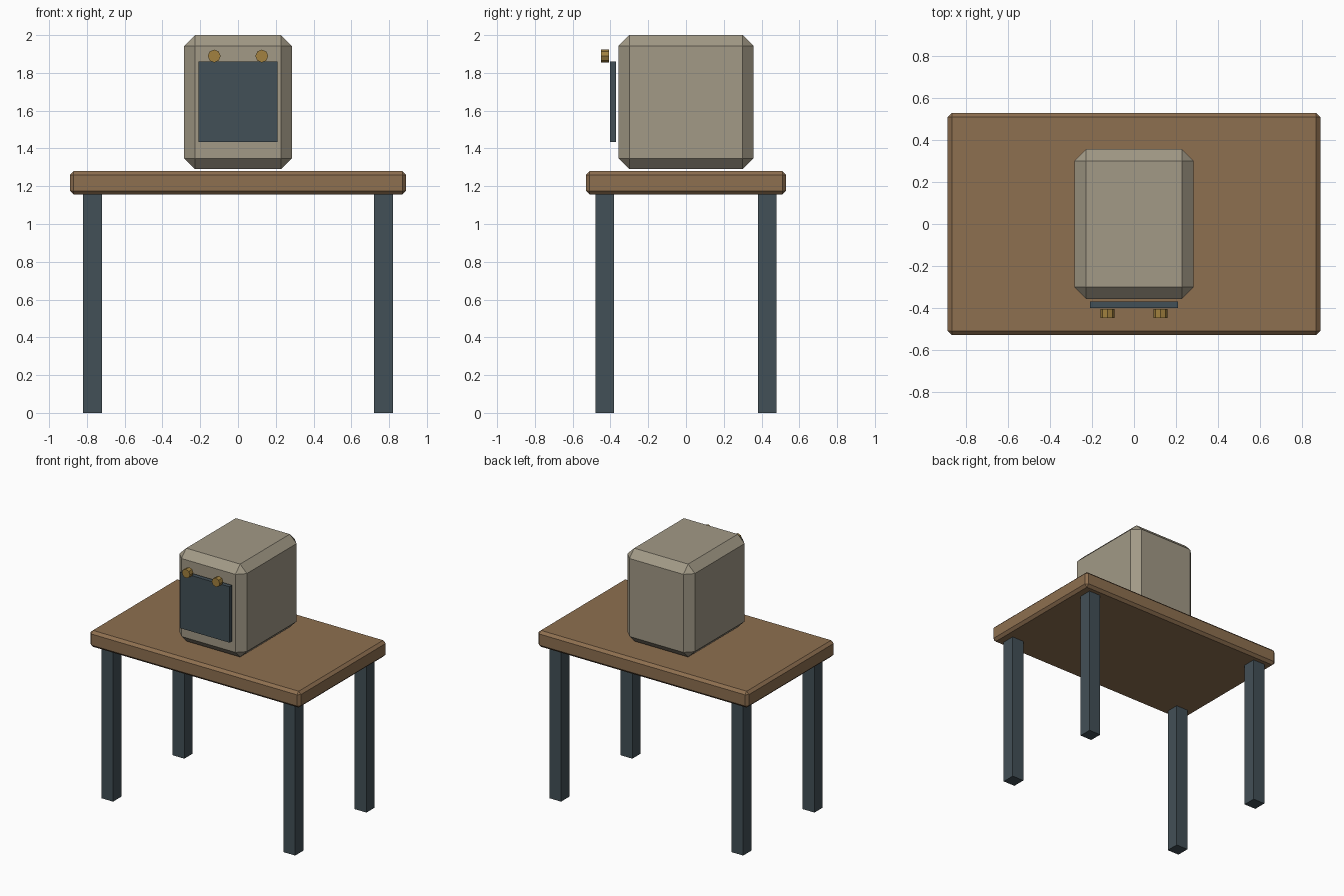
import bpy
from math import pi

if "Cube" in bpy.data.objects:
    bpy.data.objects.remove(bpy.data.objects["Cube"])


def material(name, rgb):
    m = bpy.data.materials.new(name)
    m.diffuse_color = (*rgb, 1)
    m.use_nodes = True
    m.node_tree.nodes["Principled BSDF"].inputs["Base Color"].default_value = m.diffuse_color
    return m


wood = material("wood", (0.27, 0.16, 0.08))
steel = material("dark_steel", (0.055, 0.08, 0.095))
shell = material("beige_shell", (0.36, 0.32, 0.24))
brass = material("brass", (0.36, 0.22, 0.05))


def box(name, center, size, mat, bevel=0):
    bpy.ops.mesh.primitive_cube_add(size=1, location=center)
    o = bpy.context.object
    o.name = name
    o.scale = size
    bpy.ops.object.transform_apply(location=False, rotation=False, scale=True)
    o.data.materials.append(mat)
    if bevel:
        mod = o.modifiers.new("chamfer", 'BEVEL')
        mod.width = bevel
        mod.segments = 1
    return o


# Table: chamfered top on four square legs
box("table_top", (0, 0, 1.218), (1.78, 1.06, 0.125), wood, 0.02)
for sx, side in ((-1, "left"), (1, "right")):
    for sy, end in ((-1, "front"), (1, "back")):
        box(f"{end}_{side}_leg", (sx * 0.77, sy * 0.43, 0.578),
            (0.1, 0.1, 1.156), steel)

# Appliance body, hovering slightly above the table
box("body", (0, 0, 1.645), (0.57, 0.714, 0.71), shell, 0.057)

# Front panel
box("front_panel", (0, -0.386, 1.647), (0.42, 0.032, 0.427), steel)

# Two control knobs
for sx, side in ((-1, "left"), (1, "right")):
    bpy.ops.mesh.primitive_cylinder_add(
        vertices=8, radius=0.034, depth=0.042,
        location=(sx * 0.126, -0.428, 1.889), rotation=(pi / 2, 0, 0))
    knob = bpy.context.object
    knob.name = f"{side}_knob"
    knob.data.materials.append(brass)
